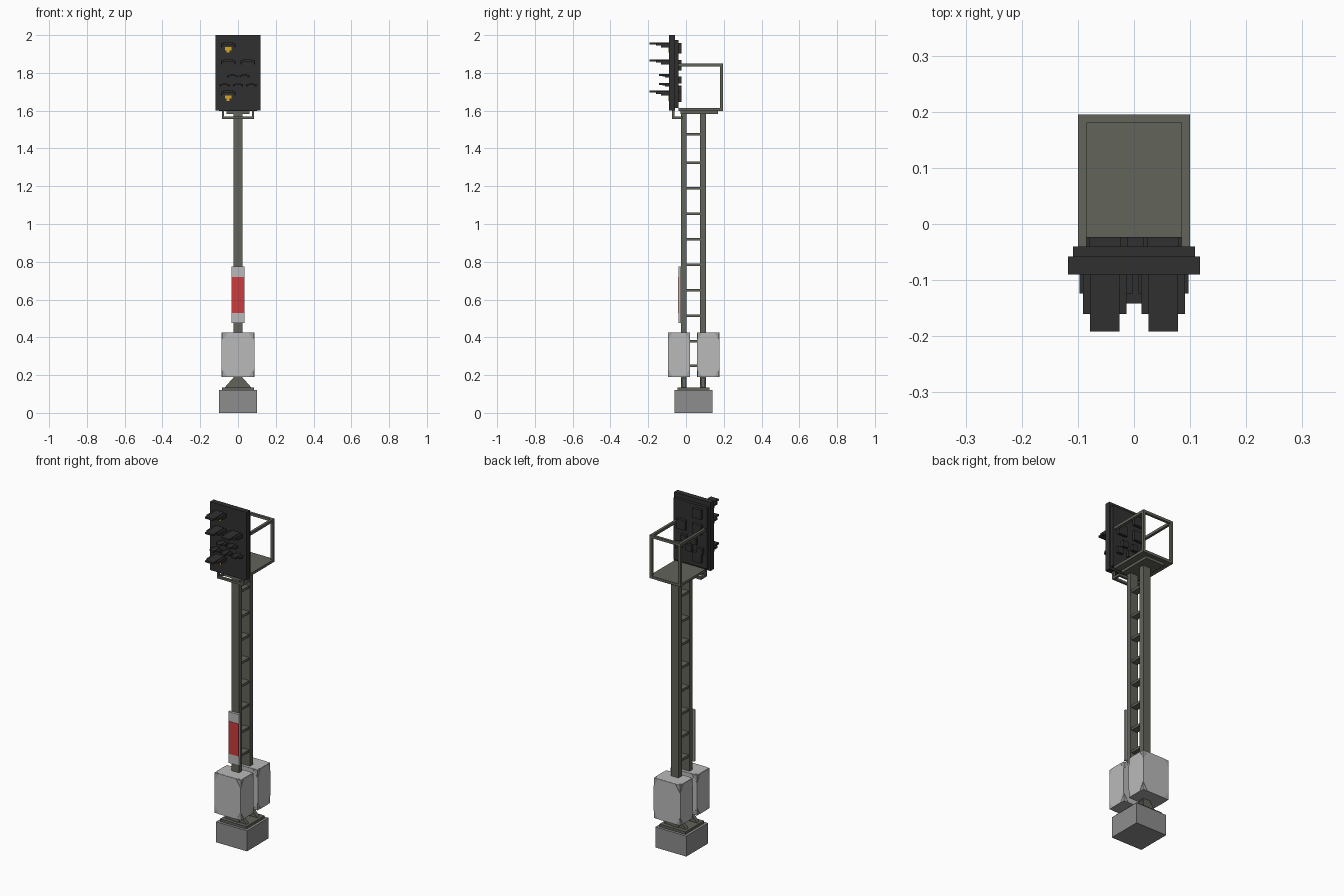
import bpy, bmesh, math
from mathutils import Vector

if "Cube" in bpy.data.objects:
    bpy.data.objects.remove(bpy.data.objects["Cube"])


def material(name, r, g, b):
    m = bpy.data.materials.new(name)
    m.diffuse_color = (r, g, b, 1)
    m.use_nodes = True
    m.node_tree.nodes["Principled BSDF"].inputs["Base Color"].default_value = m.diffuse_color
    return m


BLACK = material("signal black", 0.03, 0.03, 0.03)
STEEL = material("mast steel", 0.122, 0.125, 0.102)
CONCRETE = material("concrete grey", 0.27, 0.27, 0.27)
LIGHT = material("cabinet light grey", 0.49, 0.49, 0.49)
CORNER = material("cabinet corner grey", 0.38, 0.38, 0.38)
RED = material("sign red", 0.60, 0.045, 0.045)
AMBER = material("lamp amber", 0.70, 0.38, 0.02)


def finish(name, bm, mat):
    bmesh.ops.recalc_face_normals(bm, faces=bm.faces)
    me = bpy.data.meshes.new(name)
    bm.to_mesh(me)
    bm.free()
    me.materials.append(mat)
    ob = bpy.data.objects.new(name, me)
    bpy.context.collection.objects.link(ob)
    return ob


def boxes(name, mat, *spans):
    """Each span is (x0, x1, y0, y1, z0, z1)."""
    bm = bmesh.new()
    for x0, x1, y0, y1, z0, z1 in spans:
        vs = bmesh.ops.create_cube(bm, size=1)["verts"]
        for v in vs:
            v.co = Vector((x0 + (v.co.x + .5) * (x1 - x0),
                           y0 + (v.co.y + .5) * (y1 - y0),
                           z0 + (v.co.z + .5) * (z1 - z0)))
    return finish(name, bm, mat)


def prism(name, mat, outline, y0, y1):
    """Extrude an x-z outline along y."""
    bm = bmesh.new()
    f = bm.faces.new([bm.verts.new((x, y0, z)) for x, z in outline])
    ext = bmesh.ops.extrude_face_region(bm, geom=[f])["geom"]
    for v in ext:
        if isinstance(v, bmesh.types.BMVert):
            v.co.y = y1
    return finish(name, bm, mat)


# Foundation and base plate
boxes("foundation", CONCRETE, (-.1, .1, -.06, .14, 0, .12))
boxes("base_plate", STEEL, (-.085, .085, -.045, .125, .12, .135))

# Two posts with triangular foot gussets
POSTS = {"front": (-.026, .003), "rear": (.075, .105)}
for side, (y0, y1) in POSTS.items():
    boxes(side + "_post", STEEL, (-.025, .025, y0, y1, .135, 1.585))
    prism(side + "_foot_gusset", STEEL,
          [(-.07, .135), (.07, .135), (.026, .185), (-.026, .185)],
          y0 + .004, y1 - .004)

# Ladder rungs between the posts
RUNGS = [.25, .38, .515, .65, .785, .92, 1.055, 1.19, 1.325, 1.475]
boxes("rungs", STEEL, *[(-.02, .02, .003, .075, z - .007, z + .007) for z in RUNGS])

# Equipment cabinets with lighter octagonal panels on their sides
for side, y0, y1 in (("front", -.095, .02), ("rear", .06, .175)):
    z0, z1, cx, cy, cz = .19, .425, .085, (y0 + y1) / 2, .3075
    boxes(side + "_cabinet", CORNER, (-cx, cx, y0, y1, z0, z1))
    bm = bmesh.new()

    def octagon(centre, u, v, hu, hv, cu, cv):
        pts = [(hu, hv - cv), (hu - cu, hv), (cu - hu, hv), (-hu, hv - cv),
               (-hu, cv - hv), (cu - hu, -hv), (hu - cu, -hv), (hu, cv - hv)]
        n = u.cross(v)
        lo = [bm.verts.new(centre + u * a + v * b) for a, b in pts]
        hi = [bm.verts.new(centre + u * a + v * b + n * .0015) for a, b in pts]
        bm.faces.new(hi)
        for i in range(8):
            j = (i + 1) % 8
            bm.faces.new((lo[i], lo[j], hi[j], hi[i]))

    X, Y, Z = Vector((1, 0, 0)), Vector((0, 1, 0)), Vector((0, 0, 1))
    hy, hz = (y1 - y0) / 2, (z1 - z0) / 2
    octagon(Vector((0, y0, cz)), X, Z, cx, hz, .03, .045)
    octagon(Vector((0, y1, cz)), -X, Z, cx, hz, .03, .045)
    octagon(Vector((cx, cy, cz)), Y, Z, hy, hz, .025, .045)
    octagon(Vector((-cx, cy, cz)), -Y, Z, hy, hz, .025, .045)
    octagon(Vector((0, cy, z1)), X, Y, cx, hy, .02, .02)
    finish(side + "_cabinet_panels", bm, LIGHT)

# Red and white mast sign
boxes("mast_sign", LIGHT, (-.035, .035, -.04, -.026, .475, .775))
boxes("mast_sign_red_field", RED, (-.033, .033, -.042, -.04, .53, .72))

# Work platform, its support and the guard rail
boxes("platform", STEEL, (-.1, .1, -.04, .195, 1.598, 1.613))
boxes("platform_support", STEEL, (-.06, .06, -.03, .17, 1.583, 1.598))
boxes("guard_rail", STEEL,
      (-.1, -.085, -.04, .195, 1.835, 1.85),
      (.085, .1, -.04, .195, 1.835, 1.85),
      (-.085, .085, .18, .195, 1.835, 1.85),
      (-.1, -.085, .18, .195, 1.613, 1.835),
      (.085, .1, .18, .195, 1.613, 1.835))

# Bracket carrying the signal head
boxes("head_bracket", STEEL,
      (-.085, .085, -.075, -.062, 1.555, 1.568),
      (-.085, .085, -.03, -.017, 1.555, 1.568),
      *[(s * .079 - .006, s * .079 + .006, -.075, -.017, 1.555, 1.568) for s in (-1, 1)],
      *[(s * .079 - .006, s * .079 + .006, -.075, -.062, 1.568, 1.61) for s in (-1, 1)])

# Signal head
boxes("signal_panel", BLACK, (-.118, .118, -.09, -.058, 1.6, 2.0))
boxes("signal_back_plate", BLACK, (-.109, .109, -.058, -.04, 1.615, 1.975))

# Stepped lamp hoods in front, lamp housings behind
BIG = [(-.052, 1.955), (-.052, 1.865), (.052, 1.865), (-.052, 1.7)]
SMALL = [(-.03, 1.788), (.035, 1.788), (-.07, 1.74), (0, 1.74), (.07, 1.74)]
hoods, housings = [], []
for lamps, core, wide, d1, d2, drop, hh in ((BIG, .026, .039, .102, .07, .016, .028),
                                            (SMALL, .013, .027, .052, .034, .009, .018)):
    for x, z in lamps:
        hoods.append((x - core, x + core, -.09 - d1, -.09, z - .005, z + .006))
        for s in (-1, 1):
            a, b = sorted((x + s * core, x + s * wide))
            hoods.append((a, b, -.09 - d2, -.09, z - drop * .7, z + .002))
            a, b = sorted((x + s * (wide - .006), x + s * wide))
            hoods.append((a, b, -.09 - d2 * .6, -.09, z - drop * 1.3, z - drop * .7))
        housings.append((x - hh, x + hh, -.04, -.023, z - .025 - hh, z - .025 + hh))
boxes("lamp_hoods", BLACK, *hoods)
boxes("lamp_housings", BLACK, *housings)

# Lit amber lamps
for name, z in (("upper", 1.923), ("lower", 1.668)):
    prism(name + "_lamp", AMBER,
          [(x - .052, z + h) for x, h in ((-.017, .013), (.017, .013), (.017, -.004), (.008, -.004),
                                          (.008, -.016), (-.008, -.016), (-.008, -.004), (-.017, -.004))],
          -.093, -.09)
